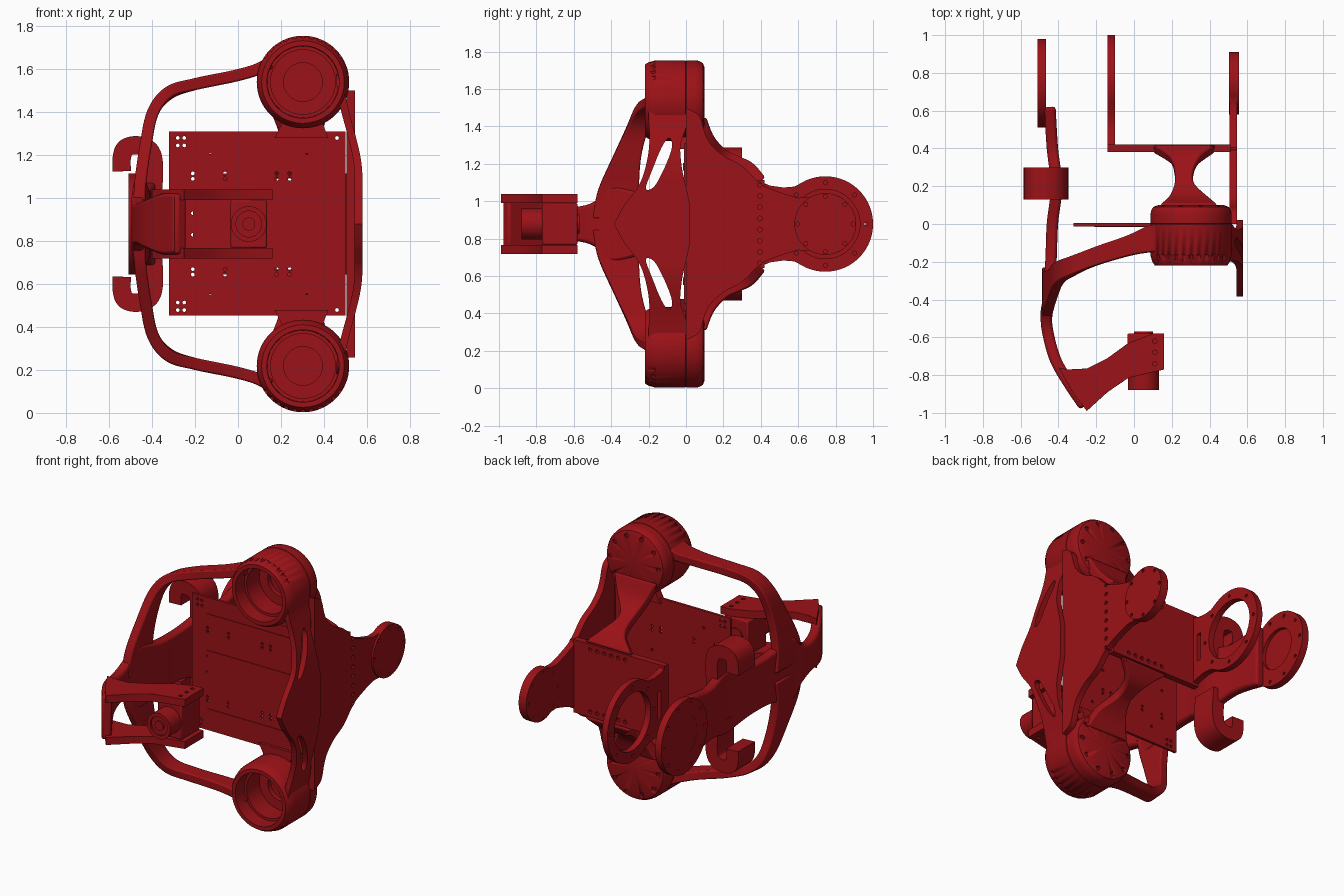
import bpy, bmesh, math
from mathutils import Vector

if "Cube" in bpy.data.objects:
    bpy.data.objects.remove(bpy.data.objects["Cube"])

C = 0.878                      # height of the horizontal mirror plane
AX = 0.745                     # y of the rear pivot discs
RED = bpy.data.materials.new("red_paint")
RED.diffuse_color = (0.33, 0.006, 0.009, 1)
RED.use_nodes = True
RED.node_tree.nodes["Principled BSDF"].inputs["Base Color"].default_value = RED.diffuse_color


def finish(name, bm, bevel=0.0):
    bmesh.ops.remove_doubles(bm, verts=bm.verts, dist=1e-5)
    bmesh.ops.recalc_face_normals(bm, faces=bm.faces)
    me = bpy.data.meshes.new(name)
    bm.to_mesh(me)
    bm.free()
    me.materials.append(RED)
    me.shade_smooth()
    me.set_sharp_from_angle(angle=math.radians(35))
    ob = bpy.data.objects.new(name, me)
    bpy.context.collection.objects.link(ob)
    if bevel:
        m = ob.modifiers.new("soft_edges", 'BEVEL')
        m.width, m.segments, m.limit_method = bevel, 2, 'ANGLE'
        m.angle_limit = math.radians(50)
    return ob


def smooth(pts, n=6, closed=False):
    """Catmull-Rom through points of any dimension."""
    k, out = len(pts), []
    get = (lambda i: pts[i % k]) if closed else (lambda i: pts[max(0, min(k - 1, i))])
    for i in range(k if closed else k - 1):
        p = [get(i + j) for j in (-1, 0, 1, 2)]
        for s in range(n):
            t = s / n
            out.append(tuple(0.5 * (2*b + (c-a)*t + (2*a-5*b+4*c-d)*t*t + (3*b-a-3*c+d)*t**3)
                             for a, b, c, d in zip(*p)))
    return out if closed else out + [tuple(pts[-1])]


def circle(u, v, r, n=40, a0=0, a1=360):
    full = a1 - a0 == 360
    return [(u + r * math.cos(math.radians(a0 + (a1 - a0) * i / (n if full else n - 1))),
             v + r * math.sin(math.radians(a0 + (a1 - a0) * i / (n if full else n - 1))))
            for i in range(n)]


def bolts(u, v, r, count, size=0.011):
    return [circle(p[0], p[1], size, 8) for p in circle(u, v, r, count)]


def mirrored(half):
    """Close an outline by reflecting it in v = 0."""
    return half + [(u, -v) for u, v in reversed(half) if abs(v) > 1e-4]


def flat(name, loops, axis, lo, hi, bend=None, bevel=0.0):
    """Sheet cut from outlines (first) and holes (rest), extruded along an axis."""
    cu = bpy.data.curves.new(name, 'CURVE')
    cu.dimensions, cu.fill_mode, cu.extrude = '2D', 'BOTH', (hi - lo) / 2
    for loop in loops:
        sp = cu.splines.new('POLY')
        sp.points.add(len(loop) - 1)
        for p, (u, v) in zip(sp.points, loop):
            p.co = (u, v, 0, 1)
        sp.use_cyclic_u = True
    tmp = bpy.data.objects.new("tmp", cu)
    bpy.context.collection.objects.link(tmp)
    me = bpy.data.meshes.new_from_object(tmp.evaluated_get(bpy.context.evaluated_depsgraph_get()))
    bpy.data.objects.remove(tmp)
    bm = bmesh.new()
    bm.from_mesh(me)
    bpy.data.meshes.remove(me)
    bmesh.ops.remove_doubles(bm, verts=bm.verts, dist=1e-5)
    if bend:
        for i in range(-16, 17):
            bmesh.ops.bisect_plane(bm, geom=bm.verts[:] + bm.edges[:] + bm.faces[:],
                                   plane_co=(0, i * 0.045, 0), plane_no=(0, 1, 0))
    for vert in bm.verts:
        u, v, w = vert.co
        w += (lo + hi) / 2 + (bend(v) if bend else 0)
        vert.co = {'x': (w, u, C + v), 'y': (u, w, C + v), 'z': (u, v, w)}[axis]
    return finish(name, bm, bevel)


def ribbon(name, rows, thick, s=1, bevel=0.012):
    """Smooth band between two edges; rows are (x,y,z, x,y,z), z from the mirror plane."""
    rows = [(Vector(r[:3]), Vector(r[3:])) for r in smooth(rows)]
    bm, rings = bmesh.new(), []
    for i, (a, b) in enumerate(rows):
        p, q = rows[max(i - 1, 0)], rows[min(i + 1, len(rows) - 1)]
        n = (b - a).cross((q[0] + q[1]) - (p[0] + p[1])).normalized() * thick / 2
        rings.append([bm.verts.new((c.x, c.y, C + s * c.z)) for c in (a + n, b + n, b - n, a - n)])
    for r0, r1 in zip(rings, rings[1:]):
        for j in range(4):
            bm.faces.new((r0[j], r0[(j + 1) % 4], r1[(j + 1) % 4], r1[j]))
    bm.faces.new(rings[0])
    bm.faces.new(rings[-1])
    return finish(name, bm, bevel)


def lathe(name, prof, x, z, n=64):
    """Turn an (r, y) profile about an axis along y."""
    bm = bmesh.new()
    vs = [bm.verts.new((r, y, 0)) for r, y in prof]
    es = [bm.edges.new(e) for e in zip(vs, vs[1:])]
    bmesh.ops.spin(bm, geom=vs + es, cent=(0, 0, 0), axis=(0, 1, 0), angle=math.tau, steps=n)
    bmesh.ops.translate(bm, verts=bm.verts, vec=(x, 0, z))
    return finish(name, bm)


def box(name, x0, x1, y0, y1, z0, z1, bevel=0.0):
    return flat(name, [[(x0, y0), (x1, y0), (x1, y1), (x0, y1)]], 'z', z0, z1, None, bevel)


# back plate with bolt holes, and its raised rails
holes = [circle(x, s * z, 0.009, 8) for s in (-1, 1)
         for x, z in [(-.28, .40), (-.25, .40), (-.28, .365), (-.25, .365), (-.21, .21), (-.21, .235),
                      (-.06, .21), (-.06, .235), (.18, .21), (.24, .21), (.18, .235), (.24, .235),
                      (.46, .40), (-.13, .32), (.32, .32), (-.21, .0 + .05), (.24, .08)]]
flat("back_plate", [[(-.32, -.425), (.5, -.425), (.5, .43), (-.32, .43)]] + holes, 'y', -.012, .004)
for z in (-.306, 0, .306):
    h = .02 if z else .09
    flat("plate_rail", [[(-.21, z - h), (.49, z - h), (.49, z + h), (-.21, z + h)]], 'y', -.016, -.011)

for s in (1, -1):
    tag = "upper_" if s == 1 else "lower_"
    zc = C + s * .66
    # motor housing: open cup to the front, closed rounded back
    cup = lathe(tag + "motor_housing",
                [(0, .10), (.175, .10), (.2, .09), (.212, .07), (.215, .045), (.215, .003), (.211, 0),
                 (.215, -.003), (.215, -.165), (.205, -.2), (.192, -.22), (.168, -.22), (.166, -.13),
                 (.15, -.13), (.15, .0), (.09, .0), (.09, .03), (0, .03)], .302, zc)
    # scallops on the rim and bolt recesses on the back
    bm = bmesh.new()
    spots = [(math.radians(35 + 11 * i), .218, -.20, .07) for i in range(11)]
    spots += [(math.tau * i / 10, .172, .10, .03) for i in range(10)]
    for a, r, y, d in spots:
        g = bmesh.ops.create_cone(bm, cap_ends=True, segments=10, radius1=.014, radius2=.014, depth=d)
        for v in g['verts']:
            v.co = (.302 + r * math.cos(a) + v.co.x, y + v.co.z, zc + s * r * math.sin(a) + v.co.y)
    cutter = finish("cutter", bm)
    m = cup.modifiers.new("cut", 'BOOLEAN')
    m.operation, m.object, m.solver = 'DIFFERENCE', cutter, 'EXACT'
    me = bpy.data.meshes.new_from_object(cup.evaluated_get(bpy.context.evaluated_depsgraph_get()))
    cup.modifiers.clear()
    cup.data = me
    bpy.data.objects.remove(cutter)

    # strut from the housing round the left side down to the arm hub
    ribbon(tag + "left_strut",
           [(.15, .0, .75, .15, -.15, .75), (.08, -.01, .715, .08, -.15, .715),
            (-.03, -.06, .685, -.03, -.17, .685), (-.2, -.12, .65, -.2, -.22, .65),
            (-.32, -.17, .605, -.32, -.27, .615), (-.395, -.2, .52, -.395, -.315, .52),
            (-.43, -.24, .36, -.43, -.39, .36), (-.455, -.25, .18, -.455, -.47, .18),
            (-.46, -.23, .03, -.46, -.5, .03)], .055, s, .015)

    # flared neck from the housing to the rear bracket
    ribbon(tag + "rear_neck",
           [(.14, .08, .56, .44, .08, .56), (.185, .125, .45, .39, .125, .45),
            (.215, .2, .37, .32, .2, .37), (.215, .27, .335, .315, .27, .335),
            (.19, .34, .30, .35, .34, .30), (.1, .4, .23, .43, .4, .23)], .06, s)

    # foot joining the housing to the back plate
    flat(tag + "housing_foot", [[(.17, s * .40), (.42, s * .40), (.38, s * .5), (.22, s * .5)]],
         'y', -.03, .02)

    # arched hook on the left panel
    ribbon(tag + "left_hook",
           [(-.40, .13, .1, -.40, .3, .1), (-.39, .13, .25, -.39, .3, .25),
            (-.405, .13, .335, -.405, .3, .335), (-.46, .13, .365, -.46, .3, .365),
            (-.52, .13, .355, -.52, .3, .355), (-.54, .13, .31, -.54, .3, .31),
            (-.54, .13, .245, -.54, .3, .245)], .085, s, .008)

    # fork prong of the front arm
    prong = [(-.40, -.76), (-.35, -.77), (-.25, -.765), (-.14, -.71), (-.03, -.63), (.1, -.58),
             (.16, -.58), (.16, -.77), (-.03, -.815), (-.14, -.89), (-.25, -.99), (-.32, -.9)]
    zs = sorted((C + s * .112, C + s * .16))
    flat(tag + "arm_prong", [prong] + [circle(.11, y, .012, 8) for y in (-.62, -.68, -.74)],
         'z', zs[0], zs[1], None, .012)

# left panel running from the rear disc through the hub to the arm tip
spine = [(-.445, .62, .2), (-.432, .4, .165), (-.41, .2, .2), (-.432, 0, .16), (-.44, -.2, .16),
         (-.455, -.4, .2), (-.465, -.48, .125), (-.455, -.58, .093), (-.415, -.72, .11),
         (-.34, -.85, .14), (-.262, -.965, .14)]
ribbon("left_panel_and_arm", [(x, y, -h, x, y, h) for x, y, h in spine], .06, 1, .015)
flat("left_rear_disc", [circle(AX, 0, .235, 56), circle(AX, 0, .13)] + bolts(AX, 0, .205, 10),
     'x', -.51, -.465)
flat("left_disc_cover", [circle(AX, 0, .135)], 'x', -.509, -.487)

# front motor held in the fork
box("motor_body", -.035, .135, -.77, -.58, C - .112, C + .112, .008)
lathe("motor_shaft", [(0, -.57), (.05, -.57), (.05, -.75), (.083, -.75), (.083, -.88), (.06, -.88),
                      (.06, -.868), (.03, -.868), (.03, -.878), (0, -.878)], .05, C, 40)

# right side panel: rear half, tapering to the small disc
rear = smooth([(.0, .62), (.07, .58), (.1, .49), (.13, .43), (.2, .365), (.3, .31), (.4, .215),
               (.5, .17), (.6, .14)], 5)
rear += list(reversed(circle(AX, 0, .165, 20, 0, 120)))
flat("right_rear_panel", [mirrored(rear)] + [circle(.395, -.21 + .06 * i, .013, 8) for i in range(8)],
     'x', .505, .545)
flat("right_rear_disc", [circle(AX, 0, .165, 48)] + bolts(AX, 0, .148, 8), 'x', .503, .557)


# right side panel: bowed front half with leaf-shaped slots
def bow(v):
    t = max(0, min(1, (abs(v) - .22) / .46))
    return -.085 * t * t * (3 - 2 * t)


front = smooth([(-.385, 0), (-.33, .1), (-.25, .21), (-.21, .33), (-.195, .45), (-.2, .57),
                (-.19, .66), (-.1, .7), (0, .64), (0, .52), (-.03, .42), (-.022, .3),
                (0, .2), (.02, .1), (.02, .0)], 4)
leaf = smooth([(-.215, .19), (-.17, .2), (-.115, .3), (-.075, .41), (-.09, .46), (-.13, .41),
               (-.18, .29)], 4, True)
flat("right_front_panel", [mirrored(front), leaf, [(u, -v) for u, v in leaf]],
     'x', .542, .578, bow)

# rear bracket: cross wall and ring arm
flat("rear_cross_wall", [[(-.14, -.235), (.51, -.235), (.51, .235), (-.14, .235)]]
     + [circle(.14 + .05 * i, s * .2, .013, 8) for i in range(6) for s in (-1, 1)], 'y', .38, .42)
ring = [(.38, .235), (.45, .205), (.52, .195), (.58, .2)] + list(reversed(circle(AX, 0, .255, 28, 0, 115)))
slot = [(.455, -.09), (.485, -.09), (.485, .09), (.455, .09)]
flat("rear_ring_arm", [mirrored(ring), circle(AX, 0, .185, 56), slot] + bolts(AX, 0, .22, 8),
     'x', -.14, -.1)
